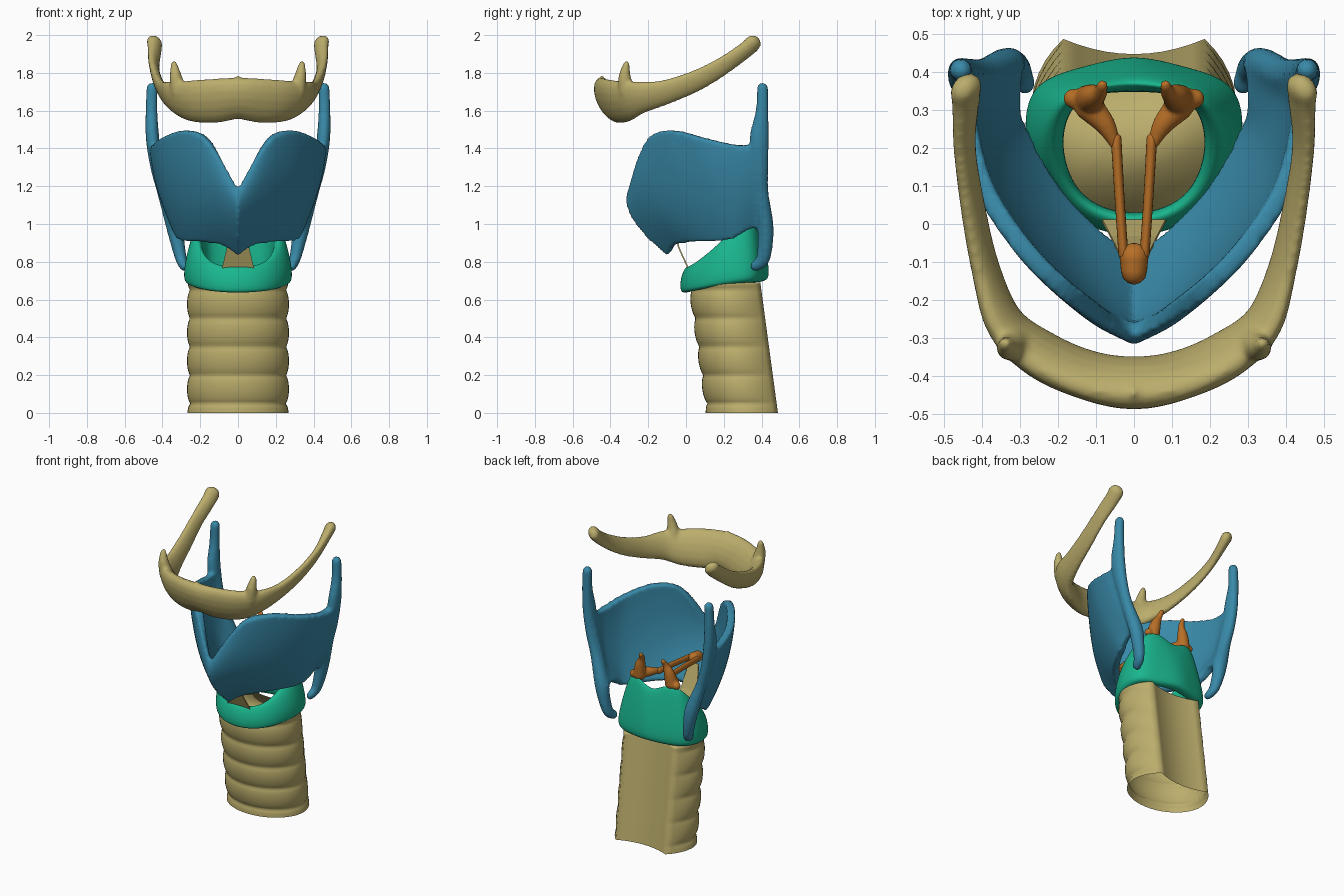
import bpy, bmesh, math
from mathutils import Vector

if "Cube" in bpy.data.objects:
    bpy.data.objects.remove(bpy.data.objects["Cube"])


def material(name, rgb):
    m = bpy.data.materials.new(name)
    m.diffuse_color = (*rgb, 1)
    m.use_nodes = True
    m.node_tree.nodes["Principled BSDF"].inputs["Base Color"].default_value = m.diffuse_color
    return m


TAN = material("bone_tan", (0.50, 0.42, 0.15))
BLUE = material("cartilage_blue", (0.04, 0.25, 0.39))
GREEN = material("cartilage_green", (0.01, 0.47, 0.27))
ORANGE = material("cartilage_orange", (0.48, 0.16, 0.02))


def spline(keys, steps=5):
    """Catmull-Rom through tuples of any length."""
    out = []
    n = len(keys)
    for i in range(n - 1):
        p0, p1, p2, p3 = (keys[max(0, min(n - 1, i + k))] for k in (-1, 0, 1, 2))
        for s in range(steps):
            t = s / steps
            out.append(tuple(0.5 * (2 * b + (c - a) * t + (2 * a - 5 * b + 4 * c - d) * t * t
                                    + (3 * b - a - 3 * c + d) * t ** 3)
                             for a, b, c, d in zip(p0, p1, p2, p3)))
    return out + [tuple(keys[-1])]


def mirrored(half, signs):
    """Mirror a half list that starts on the midline."""
    left = [tuple(s * v for s, v in zip(signs, p)) for p in reversed(half[1:])]
    return left + list(half)


def loft(bm, rings, loop=False, caps=(True, True)):
    """Join closed rings of points into a skin."""
    vs = [[bm.verts.new(p) for p in r] for r in rings]
    n = len(vs[0])
    for i in range(len(vs) if loop else len(vs) - 1):
        a, b = vs[i], vs[(i + 1) % len(vs)]
        for j in range(n):
            k = (j + 1) % n
            bm.faces.new((a[j], a[k], b[k], b[j]))
    if not loop:
        if caps[0]:
            bm.faces.new(vs[0])
        if caps[1]:
            bm.faces.new(vs[-1])


def tube(bm, keys, ref=(0, 0, 1), lean=0.0, steps=5, sides=16):
    """Round-ended elliptical sweep; keys are x, y, z, side radius, up radius."""
    pts = spline(keys, steps)
    rings = []
    for i, p in enumerate(pts):
        c = Vector(p[:3])
        t = (Vector(pts[min(i + 1, len(pts) - 1)][:3]) - Vector(pts[max(i - 1, 0)][:3])).normalized()
        side = t.cross(Vector(ref)).normalized()
        up = side.cross(t) + side * lean

        def ring(f, shift):
            return [c + t * shift + f * (side * (p[3] * math.cos(a)) + up * (p[4] * math.sin(a)))
                    for a in (2 * math.pi * k / sides for k in range(sides))]
        end = [(math.cos(a), math.sin(a) * min(p[3], p[4])) for a in (0.5, 1.0, 1.4)]
        if i == 0:
            rings += [ring(f, -s) for f, s in reversed(end)]
        rings.append(ring(1, 0))
        if i == len(pts) - 1:
            rings += [ring(f, s) for f, s in end]
    loft(bm, rings)


def finish(bm, name, mat, voxel=0, subsurf=0, smooth=3):
    bmesh.ops.recalc_face_normals(bm, faces=bm.faces[:])
    for f in bm.faces:
        f.smooth = True
    me = bpy.data.meshes.new(name)
    bm.to_mesh(me)
    bm.free()
    me.materials.append(mat)
    ob = bpy.data.objects.new(name, me)
    bpy.context.collection.objects.link(ob)
    if voxel:
        r = ob.modifiers.new("fuse", 'REMESH')
        r.mode = 'VOXEL'
        r.voxel_size = voxel
        r.use_smooth_shade = True
        s = ob.modifiers.new("soften", 'SMOOTH')
        s.factor = 0.5
        s.iterations = smooth
    if subsurf:
        s = ob.modifiers.new("round", 'SUBSURF')
        s.levels = s.render_levels = subsurf
    return ob


# Trachea: ringed front, flat hollowed back, leaning backwards at the bottom
bm = bmesh.new()
rings = []
for i in range(57):
    z = 0.69 * i / 56
    rib = 0.02 * math.sqrt(abs(math.sin(math.pi * (z - 0.05) / 0.15)))
    ring = []
    for k in range(33):
        a = math.radians(-222 + 264 * k / 32)
        g = rib * min(1, 3.6 * (1 - abs(k - 16) / 16))
        ry = 0.252 if math.sin(a) > 0 else 0.195
        ring.append((math.cos(a) * (0.25 + g), 0.318 + math.sin(a) * (ry + g) - 0.135 * z, z))
    for k in range(1, 10):
        x = 1 - 2 * k / 10
        ring.append((x * 0.186, 0.487 - 0.04 * (1 - x * x) - 0.135 * z, z))
    rings.append(ring)
loft(bm, rings, caps=(False, True))
finish(bm, "trachea", TAN)

# Cricoid: low arch in front, tall tapering plate behind
# outer x, y, inner x, y, bottom z, top z, top inset
keys = [(0, -.04, 0, .025, .635, .775, .4), (.13, -.01, .095, .045, .64, .78, .4),
        (.225, .07, .16, .10, .655, .825, .4), (.285, .19, .19, .2, .675, .92, .4),
        (.297, .30, .175, .285, .685, 1.02, .6), (.26, .385, .135, .33, .69, 1.085, .65),
        (.13, .42, .07, .345, .69, 1.075, .6), (0, .455, 0, .345, .70, 1.02, .6)]
cols = keys + [(-k[0], k[1], -k[2]) + k[3:] for k in reversed(keys[1:-1])]
bm = bmesh.new()
rings = []
for ox, oy, ix, iy, zb, zt, inset in cols:
    def at(f, g):
        return (ox + (ix - ox) * f, oy + (iy - oy) * f, zb + (zt - zb) * g)
    rings.append([at(.15, 0), at(0, .12), at(inset - .4, .5), at(inset, 1),
                  at(.9, 1), at(1, .6), at(.95, .1), at(.7, 0)])
loft(bm, rings, loop=True)
finish(bm, "cricoid_cartilage", GREEN, subsurf=3)

# Thyroid cartilage: two plates meeting in a front keel; bottom, middle and top points per column
half = [(0, -.10, .83, 0, -.295, 1.04, 0, -.295, 1.195),
        (.09, -.06, .885, .11, -.232, 1.13, .10, -.255, 1.36),
        (.19, .03, .90, .225, -.118, 1.17, .20, -.19, 1.47),
        (.27, .14, .905, .33, .02, 1.19, .31, -.08, 1.493),
        (.325, .25, .92, .405, .17, 1.19, .415, .08, 1.455),
        (.34, .34, .97, .43, .32, 1.19, .465, .27, 1.415),
        (.33, .43, .97, .41, .405, 1.19, .465, .41, 1.42)]
cols = mirrored(spline(half, 6), (-1, 1, 1) * 3)
V = 16
grid = []
for c in cols:
    b, m, t = Vector(c[:3]), Vector(c[3:6]), Vector(c[6:])
    grid.append([b * (2 * (v - .5) * (v - 1)) + m * (4 * v * (1 - v)) + t * (2 * v * (v - .5))
                 for v in (j / V for j in range(V + 1))])
rings = []
for i, c in enumerate(grid):
    inner = []
    for j, p in enumerate(c):
        du = grid[min(i + 1, len(grid) - 1)][j] - grid[max(i - 1, 0)][j]
        dv = c[min(j + 1, V)] - c[max(j - 1, 0)]
        inner.append(p - du.cross(dv).normalized() * 0.05)
    rings.append(c + inner[::-1])
bm = bmesh.new()
loft(bm, rings)
# Upper and lower horns with the thick rear border
for s in (-1, 1):
    horn = [(.455, .405, 1.72, .03, .03), (.458, .403, 1.6, .032, .034), (.452, .387, 1.45, .036, .052),
            (.43, .392, 1.3, .034, .044), (.395, .40, 1.17, .034, .037), (.34, .42, 1.0, .045, .043),
            (.32, .42, .9, .038, .041), (.30, .405, .81, .03, .037), (.285, .365, .775, .024, .03)]
    tube(bm, [(s * k[0],) + k[1:] for k in horn], ref=(0, 1, 0))
finish(bm, "thyroid_cartilage", BLUE, voxel=0.012, smooth=4)

# Hyoid bone: deep front body, thin rising limbs, small upper horns
half = [(0, -.418, 1.665, .062, .11), (.13, -.395, 1.652, .056, .117), (.25, -.34, 1.65, .055, .11),
        (.34, -.26, 1.668, .045, .088), (.39, -.12, 1.695, .033, .066), (.425, .05, 1.757, .028, .056),
        (.445, .2, 1.84, .026, .048), (.442, .32, 1.925, .034, .044), (.442, .355, 1.958, .04, .044)]
bm = bmesh.new()
tube(bm, mirrored(half, (-1, 1, 1, 1, 1)), lean=0.3)
for s in (-1, 1):
    tube(bm, [(s * .315, -.315, 1.70, .045, .045), (s * .33, -.325, 1.78, .033, .033),
              (s * .338, -.315, 1.845, .018, .018)], ref=(0, 1, 0))
tube(bm, [(0, -.42, 1.70, .03, .03), (0, -.445, 1.775, .012, .012)], ref=(0, 1, 0))
finish(bm, "hyoid_bone", TAN, voxel=0.011, smooth=3)

# Arytenoids: small pyramids on the rear plate, with a side knob and a forward spur
for s, label in ((-1, "left"), (1, "right")):
    def flip(ks):
        return [(s * x, y, z, r, r) for x, y, z, r in ks]
    bm = bmesh.new()
    tube(bm, flip([(.12, .325, 1.08, .042), (.108, .335, 1.15, .033), (.09, .345, 1.20, .02),
                   (.083, .365, 1.235, .014)]), ref=(0, 1, 0))
    tube(bm, flip([(.12, .32, 1.085, .036), (.16, .33, 1.075, .026)]))
    tube(bm, flip([(.12, .31, 1.085, .038), (.075, .26, 1.085, .027), (.048, .205, 1.08, .013)]))
    finish(bm, label + "_arytenoid", ORANGE, voxel=0.006, smooth=3)
    # Vocal cord from spur to front anchor
    bm = bmesh.new()
    tube(bm, [(s * .047, .225, 1.08, .014, .02), (s * .038, .07, 1.075, .013, .02),
              (s * .028, -.08, 1.065, .013, .02)])
    finish(bm, label + "_vocal_cord", ORANGE)

# Front anchor of the cords
bm = bmesh.new()
tube(bm, [(0, -.085, 1.065, .038, .035), (0, -.125, 1.06, .034, .035)])
finish(bm, "cord_anchor", ORANGE)

# Ligament sheet from the cricoid arch to the thyroid keel
bm = bmesh.new()
loft(bm, [[(-w, y, z), (w, y, z), (w, y + .008, z), (-w, y + .008, z)]
          for w, y, z in ((.085, .008, .765), (.06, -.04, .87), (.035, -.09, 1.03))])
lig = finish(bm, "cricothyroid_ligament", TAN)
for p in lig.data.polygons:
    p.use_smooth = False
